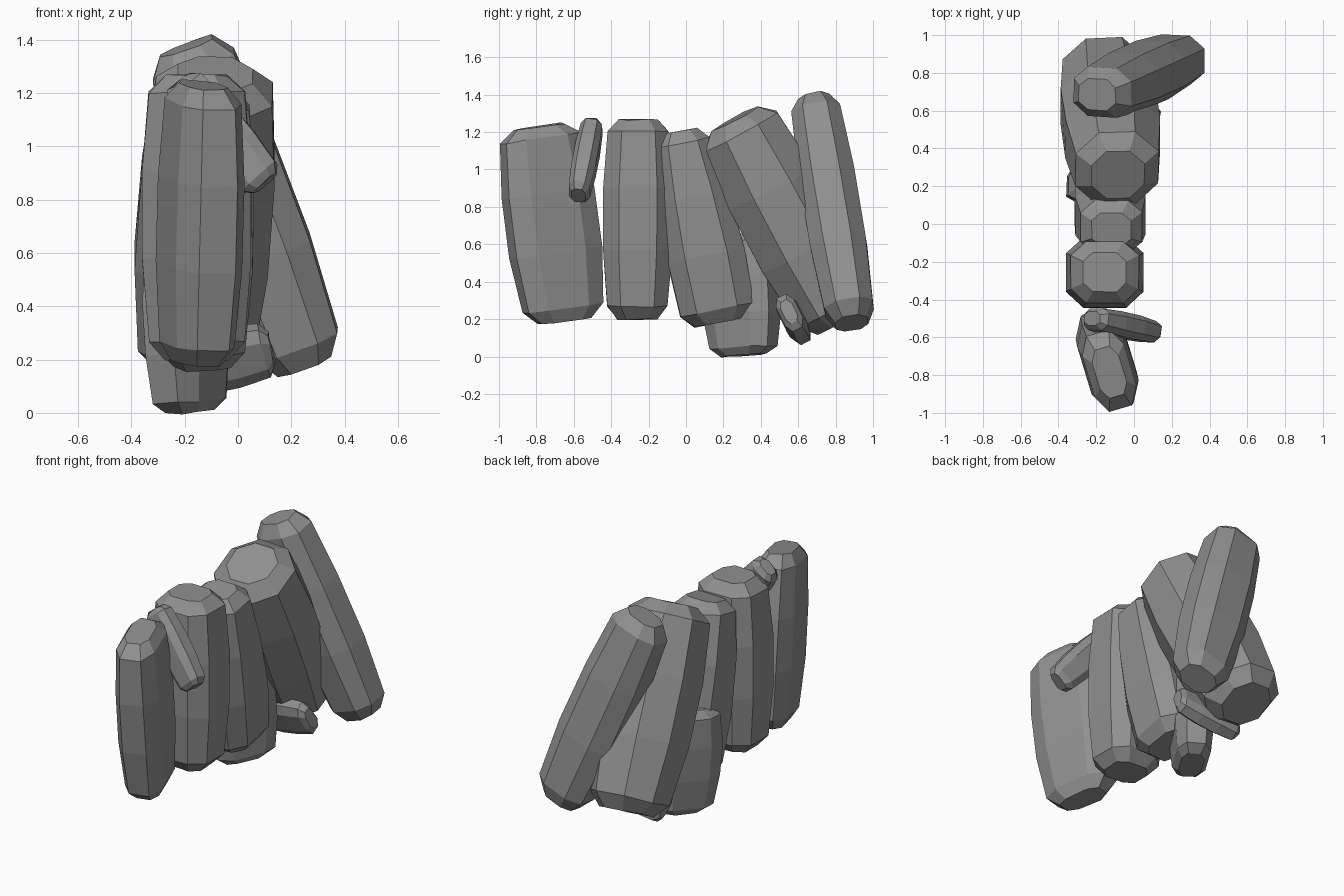
import bpy, bmesh, random
from mathutils import Vector

random.seed(4)
cube = bpy.data.objects.get("Cube")
if cube:
    bpy.data.objects.remove(cube, do_unlink=True)

stone = bpy.data.materials.new("grey_stone")
stone.use_nodes = True
grey = (0.28, 0.28, 0.28, 1)
stone.diffuse_color = grey
stone.node_tree.nodes["Principled BSDF"].inputs["Base Color"].default_value = grey

# Barrel-shaped lengthwise profile: position along the axis, scale
PROFILE = [(0, .58), (.065, .87), (.35, 1), (.66, 1), (.94, .88), (1, .56)]


def slab(name, bottom, top, wide, half_w, half_d, taper=1.0, flat=.55, jitter=.005):
    """Faceted stone from bottom to top; wide hints the direction of half_w,
    taper narrows its depth upwards, flat is the unchamfered share of each side."""
    bottom, top = Vector(bottom), Vector(top)
    axis = (top - bottom).normalized()
    u = Vector(wide)
    u = (u - axis * u.dot(axis)).normalized()
    v = axis.cross(u)
    section = [(1, -flat), (1, flat), (flat, 1), (-flat, 1),
               (-1, flat), (-1, -flat), (-flat, -1), (flat, -1)]
    bm = bmesh.new()
    rings = []
    for t, s in PROFILE:
        centre = bottom.lerp(top, t)
        depth = half_d * (1 + (taper - 1) * t)
        ring = []
        for a, b in section:
            wobble = axis * random.uniform(-jitter, jitter)
            r = s * (1 + random.uniform(-jitter, jitter) * 2)
            ring.append(bm.verts.new(centre + (u * a * half_w + v * b * depth) * r + wobble))
        rings.append(ring)
    n = len(section)
    for lo, hi in zip(rings, rings[1:]):
        for i in range(n):
            j = (i + 1) % n
            bm.faces.new((lo[i], lo[j], hi[j], hi[i]))
    bm.faces.new(rings[0][::-1])
    bm.faces.new(rings[-1])
    bmesh.ops.recalc_face_normals(bm, faces=bm.faces)
    mesh = bpy.data.meshes.new(name)
    bm.to_mesh(mesh)
    bm.free()
    mesh.materials.append(stone)
    obj = bpy.data.objects.new(name, mesh)
    bpy.context.collection.objects.link(obj)


# Upright row of stones, front to back
slab("front_stone", (-.155, -.65, .19), (-.13, -.785, 1.23), (-.3, 1, 0), .24, .13)
slab("second_stone", (-.155, -.26, .2), (-.155, -.255, 1.265), (1, 0, 0), .205, .185)
slab("third_stone", (-.135, .18, .185), (-.12, -.03, 1.205), (1, 0, 0), .185, .235, .68)
slab("low_stone", (-.18, .31, .005), (-.21, .28, .65), (.5, .85, 0), .205, .115)
slab("leaning_stone", (-.165, .83, .19), (-.085, .26, 1.27), (1, 0, 0), .25, .25, flat=.44)
slab("tall_rear_stone", (.25, .885, .18), (-.195, .685, 1.375), (1, 0, 0), .185, .15, flat=.5)

# Small wedged fragments
slab("upper_fragment", (.1, -.575, .86), (-.22, -.5, 1.24), (1, 0, 1), .095, .065)
slab("lower_fragment", (-.28, .6, .155), (.125, .55, .24), (0, -.45, .9), .115, .06)
